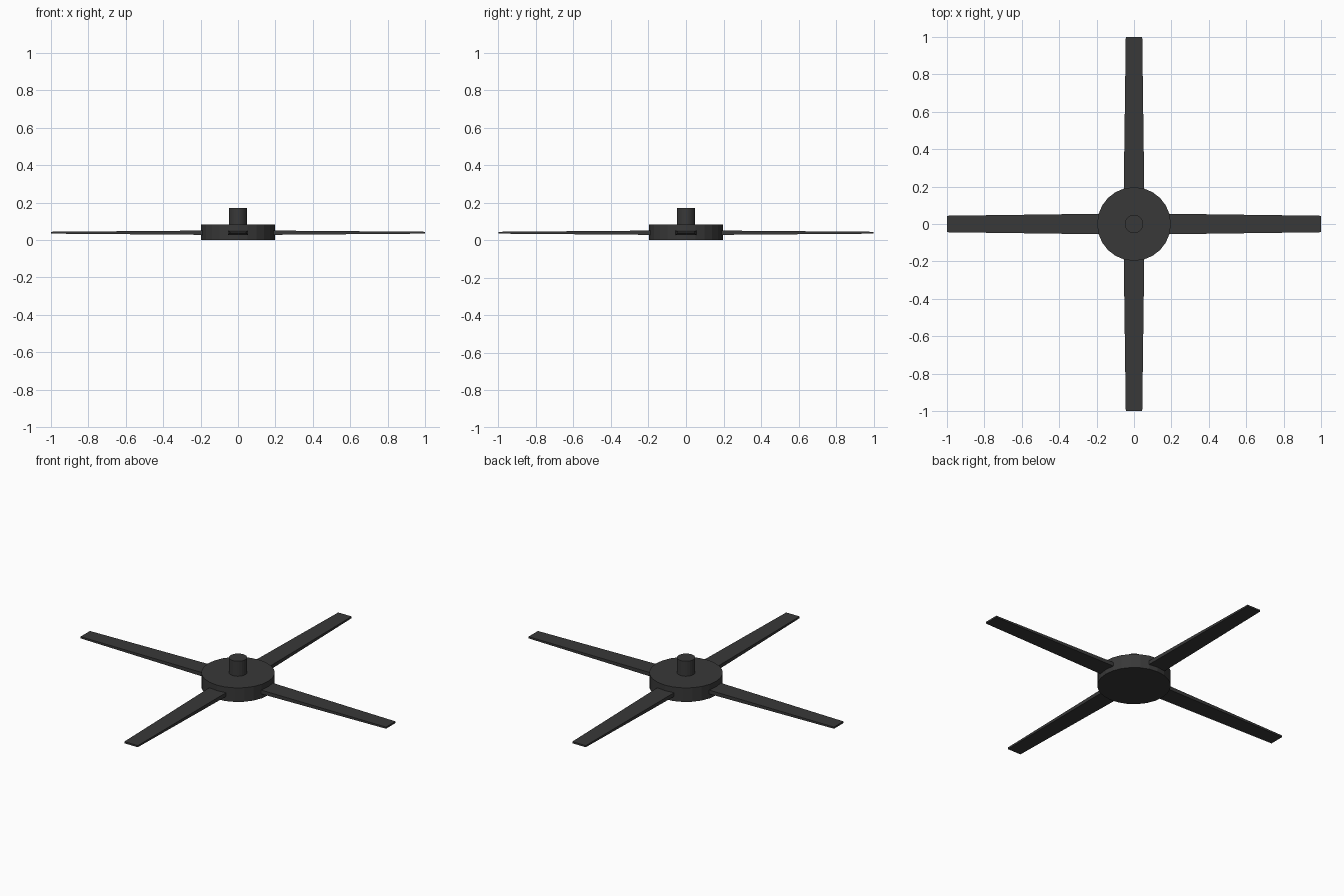
import bpy, bmesh, math
from mathutils import Matrix

if "Cube" in bpy.data.objects:
    bpy.data.objects.remove(bpy.data.objects["Cube"])

dark = bpy.data.materials.new("dark_plastic")
dark.diffuse_color = (0.04, 0.04, 0.04, 1)
dark.use_nodes = True
dark.node_tree.nodes["Principled BSDF"].inputs["Base Color"].default_value = dark.diffuse_color


def finish(name, bm):
    bmesh.ops.recalc_face_normals(bm, faces=bm.faces)
    mesh = bpy.data.meshes.new(name)
    bm.to_mesh(mesh)
    bm.free()
    mesh.materials.append(dark)
    obj = bpy.data.objects.new(name, mesh)
    bpy.context.collection.objects.link(obj)
    return obj


def cylinder(name, radius, z0, z1, sides):
    bm = bmesh.new()
    bmesh.ops.create_cone(bm, cap_ends=True, segments=sides,
                          radius1=radius, radius2=radius, depth=z1 - z0,
                          matrix=Matrix.Translation((0, 0, (z0 + z1) / 2)))
    return finish(name, bm)


def blade(name, angle):
    # box tapering in width and thickness from root to tip
    bm = bmesh.new()
    bmesh.ops.create_cube(bm, size=1)
    for v in bm.verts:
        tip = v.co.x > 0
        v.co.x = 1.0 if tip else 0.17
        v.co.y *= 0.088 if tip else 0.11
        v.co.z = 0.039 + v.co.z * (0.01 if tip else 0.023)
    obj = finish(name, bm)
    obj.rotation_euler.z = angle
    return obj


# Hub disc and drive shaft
cylinder("hub", 0.197, 0.0, 0.083, 24)
cylinder("shaft", 0.049, 0.07, 0.172, 24)

# Four blades around the hub
for i in range(4):
    blade(f"blade_{i + 1}", i * math.pi / 2)
